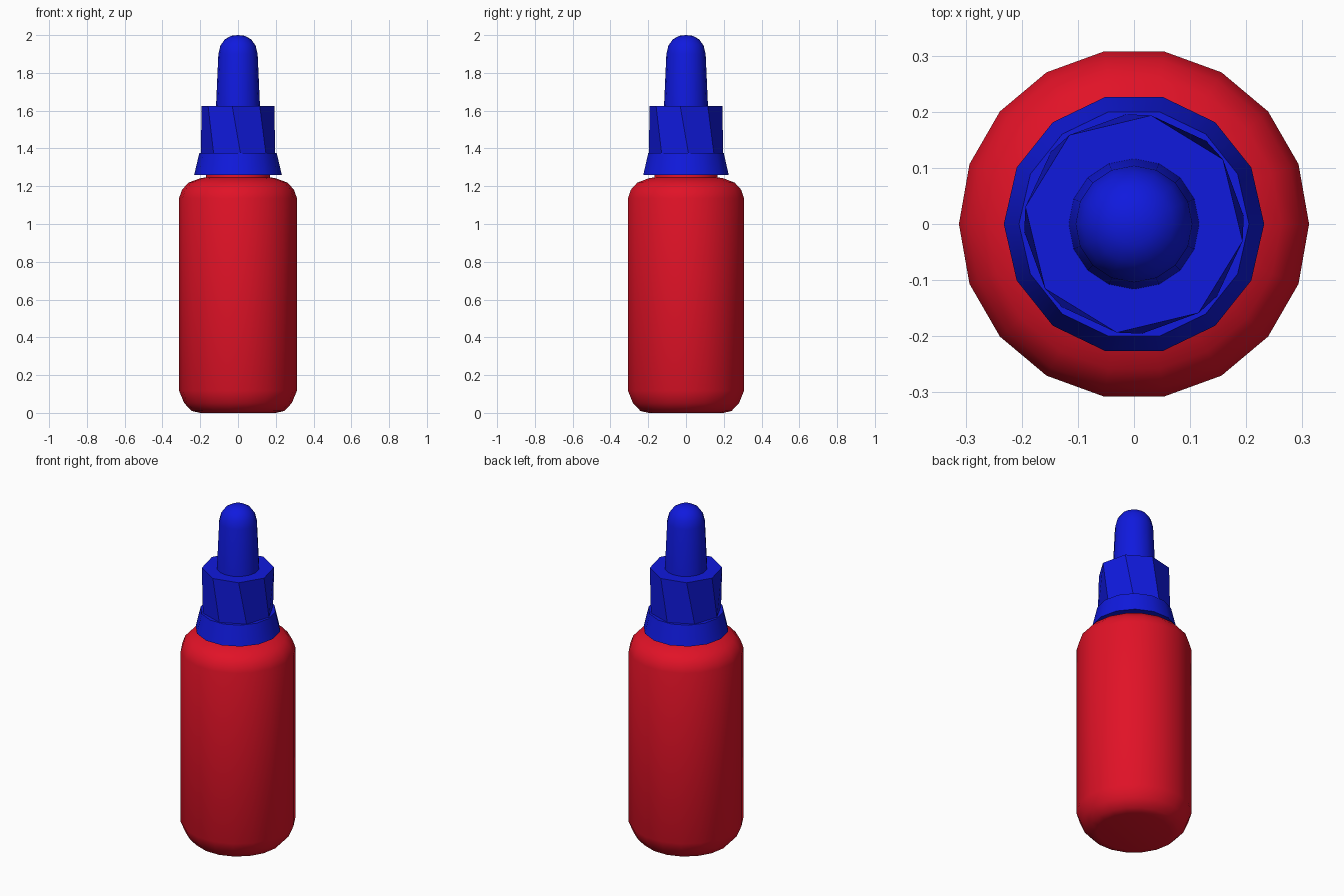
import bpy
import bmesh
from math import cos, sin, radians, tau

if "Cube" in bpy.data.objects:
    bpy.data.objects.remove(bpy.data.objects["Cube"])


def material(name, color):
    mat = bpy.data.materials.new(name)
    mat.diffuse_color = (*color, 1)
    mat.use_nodes = True
    mat.node_tree.nodes["Principled BSDF"].inputs["Base Color"].default_value = mat.diffuse_color
    return mat


def lathe(name, profile, sides, mat, start=0, angle=40):
    """Stack rings of (radius, height, optional twist); zero radius is a pole."""
    bm = bmesh.new()
    rings = []
    for r, z, *twist in profile:
        a0 = radians(start + (twist[0] if twist else 0))
        if r == 0:
            rings.append([bm.verts.new((0, 0, z))] * sides)
        else:
            rings.append([bm.verts.new((r * cos(a0 + tau * i / sides),
                                        r * sin(a0 + tau * i / sides), z))
                          for i in range(sides)])
    for low, high in zip(rings, rings[1:]):
        for i in range(sides):
            j = (i + 1) % sides
            quad = [low[i], low[j], high[j], high[i]]
            bm.faces.new(list(dict.fromkeys(quad)))
    bmesh.ops.recalc_face_normals(bm, faces=bm.faces)
    mesh = bpy.data.meshes.new(name)
    bm.to_mesh(mesh)
    bm.free()
    mesh.materials.append(mat)
    obj = bpy.data.objects.new(name, mesh)
    bpy.context.collection.objects.link(obj)
    if angle:
        bpy.ops.object.select_all(action='DESELECT')
        obj.select_set(True)
        bpy.context.view_layer.objects.active = obj
        bpy.ops.object.shade_smooth_by_angle(angle=radians(angle))
    return obj


red = material("bottle_red", (0.75, 0.006, 0.02))
blue = material("cap_blue", (0.005, 0.01, 0.73))

# Bottle with rounded base and shoulder, and a short neck
lathe("bottle_body", [(0, 0.005), (0.2, 0.003), (0.245, 0.013), (0.285, 0.055),
                      (0.312, 0.12), (0.312, 1.14), (0.296, 1.185),
                      (0.262, 1.222), (0.2, 1.245), (0.17, 1.25),
                      (0.165, 1.3), (0, 1.3)], 18, red)

# Flared skirt under the cap
lathe("cap_skirt", [(0, 1.27), (0.17, 1.27), (0.232, 1.26), (0.205, 1.375),
                    (0, 1.375)], 14, blue)

# Eight-sided grip, slightly twisted towards the top
lathe("cap_grip", [(0, 1.37, 4), (0.196, 1.37, 4), (0.196, 1.625, -9),
                   (0, 1.625, -9)], 8, blue, angle=None)

# Rubber dropper bulb with a domed tip
lathe("dropper_bulb", [(0, 1.61), (0.117, 1.61), (0.104, 1.9), (0.093, 1.945),
                       (0.07, 1.977), (0.037, 1.996), (0, 2.0)], 16, blue)

# Base sits exactly on the ground
bpy.data.objects["bottle_body"].location.z = -0.003
